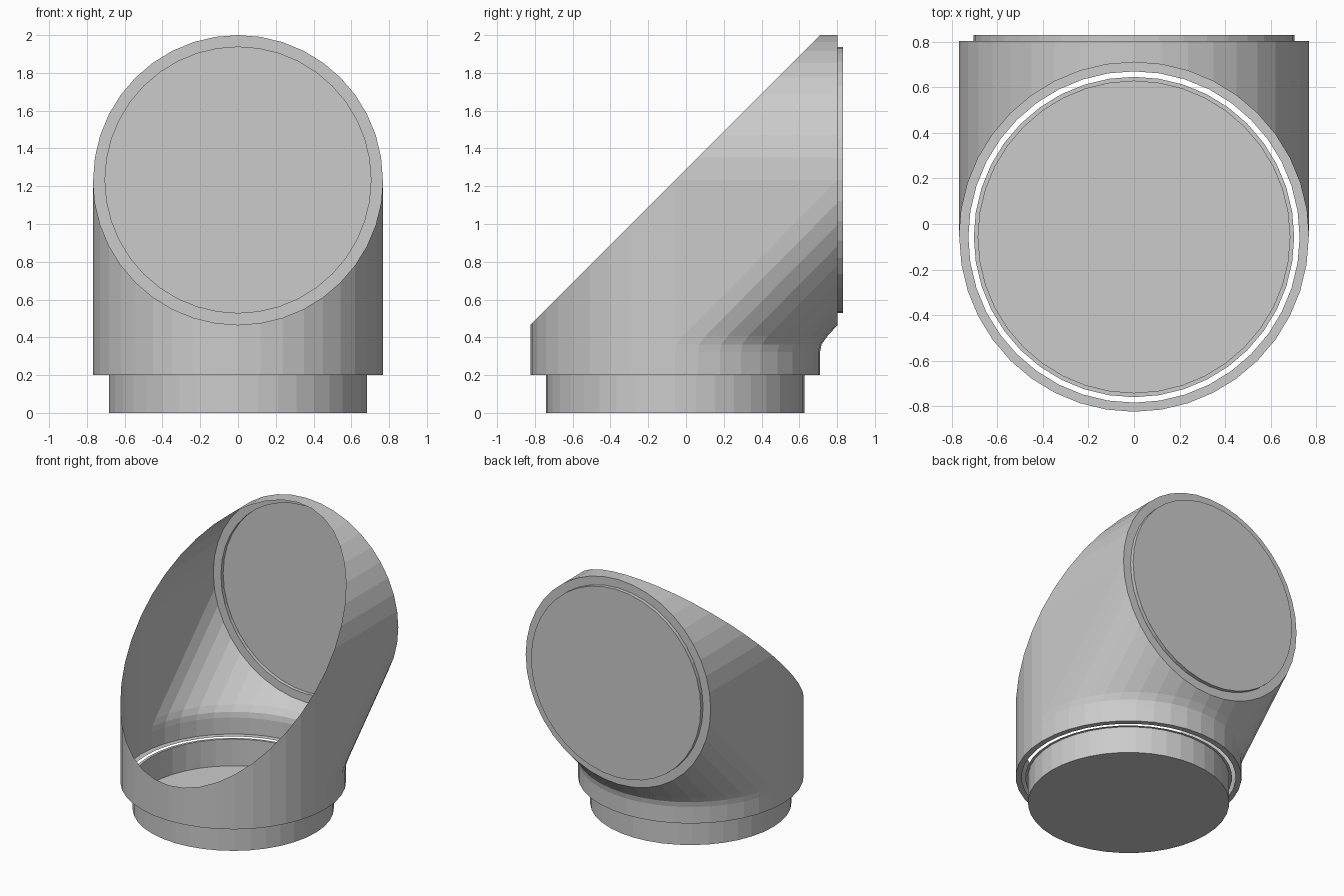
import bpy, bmesh
from math import sin, cos, pi
from mathutils import Vector

cube = bpy.data.objects.get("Cube")
if cube:
    bpy.data.objects.remove(cube)

grey = bpy.data.materials.new("plain grey")
grey.use_nodes = True
colour = (0.6, 0.6, 0.6, 1)
grey.diffuse_color = colour
grey.node_tree.nodes["Principled BSDF"].inputs["Base Color"].default_value = colour

AXIS = Vector((0, -0.057, 1.233))   # where the two pipe axes meet
R = 0.767                           # pipe radius
REACH = 0.86                        # distance from the axes to the back rim
FLOOR = -1.033                      # lower rim, relative to the axes
SEGS = 40


def finish(name, bm):
    bmesh.ops.remove_doubles(bm, verts=bm.verts, dist=0.0005)
    bmesh.ops.recalc_face_normals(bm, faces=bm.faces)
    mesh = bpy.data.meshes.new(name)
    bm.to_mesh(mesh)
    bm.free()
    obj = bpy.data.objects.new(name, mesh)
    mesh.materials.append(grey)
    bpy.context.collection.objects.link(obj)
    return obj


def spin_profile(bm, profile, place):
    """Revolve (radius, offset) points; place maps side, up, offset to space."""
    rings = []
    for radius, offset in profile:
        rings.append([bm.verts.new(place(radius * sin(2 * pi * i / SEGS),
                                         radius * cos(2 * pi * i / SEGS), offset))
                      for i in range(SEGS)])
    for a, b in zip(rings, rings[1:]):
        for i in range(SEGS):
            j = (i + 1) % SEGS
            bm.faces.new((a[i], a[j], b[j], b[i]))
    return rings


def upright(x, y, offset):
    return AXIS + Vector((x, y, offset))


def backward(x, z, offset):
    return AXIS + Vector((x, offset, z))


def front_wall(w):
    return [(-w, -w), (-w, FLOOR)]


def elbow_wall(w):
    # Straight riser, a small fillet, then a 45 degree run to the back rim
    return [(w, FLOOR), (w, -REACH - 0.05), (w + 0.008, -REACH - 0.01),
            (w + 0.04, -REACH + 0.035), (REACH, -w)]


def top_wall(w):
    return [(REACH, w), (w, w)]


# Thin elbow shell, cut open along the slanted front
bm = bmesh.new()
half = SEGS // 2
for wall in (front_wall, elbow_wall, top_wall):
    columns = []
    for i in range(half + 1):
        a = pi * (i / half - 0.5)
        columns.append([bm.verts.new(AXIS + Vector((R * sin(a), y, z)))
                        for y, z in wall(R * cos(a))])
    for p, q in zip(columns, columns[1:]):
        for k in range(len(p) - 1):
            bm.faces.new((p[k], q[k], q[k + 1], p[k + 1]))

# Flat side panels of the elbow
for side in (-R, R):
    bm.faces.new([bm.verts.new(AXIS + Vector((side, y, z)))
                  for y, z in [(0, 0)] + elbow_wall(0)])

# Inward lips at the lower and back rims
spin_profile(bm, [(R, FLOOR), (0.727, FLOOR)], upright)
spin_profile(bm, [(R, REACH), (0.704, REACH)], backward)
finish("elbow_shell", bm)

# Lower collar: open cup with a narrow top lip
bm = bmesh.new()
rings = spin_profile(bm, [(0.703, FLOOR), (0.684, FLOOR), (0.684, -AXIS.z)], upright)
bm.faces.new(rings[-1])
finish("lower_collar", bm)

# Back cover: shallow cup closing the back opening
bm = bmesh.new()
rings = spin_profile(bm, [(0.704, REACH), (0.704, REACH + 0.027)], backward)
bm.faces.new(rings[-1])
finish("back_cover", bm)
